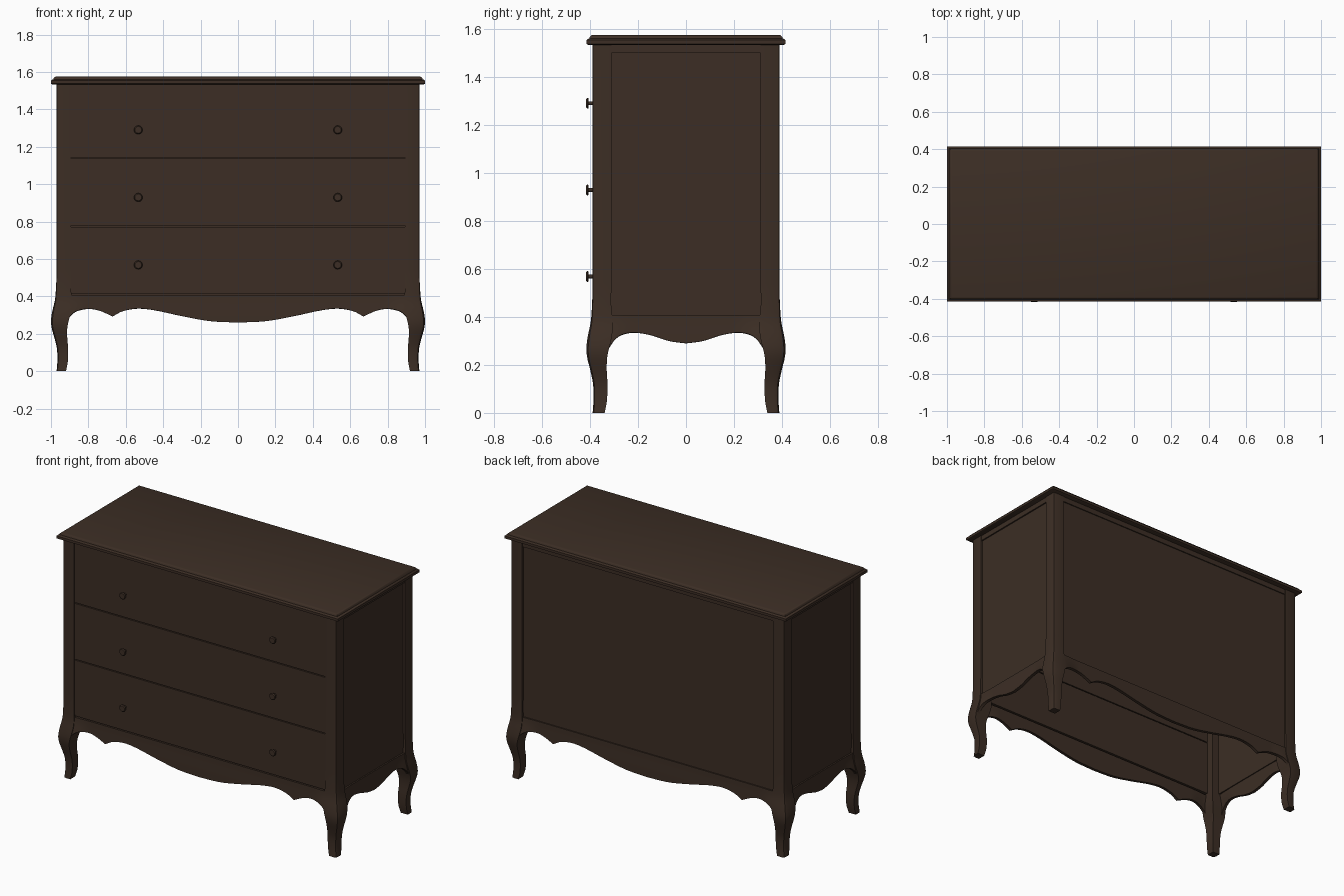
import bpy, bmesh, math
from mathutils import Matrix

if "Cube" in bpy.data.objects:
    bpy.data.objects.remove(bpy.data.objects["Cube"])

wood = bpy.data.materials.new("dark_walnut")
wood.diffuse_color = (0.045, 0.027, 0.018, 1)
wood.use_nodes = True
wood.node_tree.nodes["Principled BSDF"].inputs["Base Color"].default_value = wood.diffuse_color


def finish(name, bm, solid=0, mirror=None, rot=0):
    """Turn a bmesh into a named, coloured, angle-smoothed object."""
    me = bpy.data.meshes.new(name)
    bm.to_mesh(me)
    bm.free()
    me.materials.append(wood)
    ob = bpy.data.objects.new(name, me)
    bpy.context.collection.objects.link(ob)
    bpy.ops.object.select_all(action='DESELECT')
    ob.select_set(True)
    bpy.context.view_layer.objects.active = ob
    if solid:
        m = ob.modifiers.new("thickness", 'SOLIDIFY')
        m.thickness, m.offset = solid, -1
        bpy.ops.object.modifier_apply(modifier=m.name)
    bpy.ops.object.shade_smooth_by_angle(angle=math.radians(35))
    if mirror:
        m = ob.modifiers.new("mirror", 'MIRROR')
        m.use_axis = mirror
        m.use_mirror_merge = False
    ob.rotation_euler[2] = rot
    return ob


def curve(pts, t):
    """Smooth height through a short list of (t, value) points."""
    t = min(max(t, pts[0][0]), pts[-1][0])
    i = max(k for k in range(len(pts) - 1) if pts[k][0] <= t)

    def slope(k):
        a, b = pts[max(k - 1, 0)], pts[min(k + 1, len(pts) - 1)]
        return (b[1] - a[1]) / (b[0] - a[0])
    (a, va), (b, vb) = pts[i], pts[i + 1]
    h = b - a
    u = (t - a) / h
    return ((2*u**3 - 3*u*u + 1) * va + (u**3 - 2*u*u + u) * h * slope(i)
            + (3*u*u - 2*u**3) * vb + (u**3 - u*u) * h * slope(i + 1))


def loft(bm, rings):
    rows = [[bm.verts.new(p) for p in r] for r in rings]
    n = len(rows[0])
    for a, b in zip(rows, rows[1:]):
        for i in range(n):
            bm.faces.new((a[i], a[(i + 1) % n], b[(i + 1) % n], b[i]))
    bm.faces.new(rows[0][::-1])
    bm.faces.new(rows[-1])


def box(name, lo, hi, rot=0):
    bm = bmesh.new()
    bmesh.ops.create_cube(bm, size=1)
    for v in bm.verts:
        for k in range(3):
            v.co[k] = lo[k] if v.co[k] < 0 else hi[k]
    return finish(name, bm, rot=rot)


# cabriole legs that continue upward as corner posts
BULGE = [(0, 0), (.05, -.004), (.12, -.002), (.18, .012), (.23, .026), (.27, .03),
         (.32, .023), (.38, .009), (.45, .003), (.54, 0), (1.54, 0)]
WIDTH = [(0, .05), (.05, .056), (.12, .06), (.18, .069), (.23, .083), (.28, .097),
         (.33, .1), (.39, .088), (.45, .08), (.54, .078), (1.54, .078)]
bm = bmesh.new()
rings = []
for z in [i * .02 for i in range(28)] + [1.536]:
    o, w = curve(BULGE, z), curve(WIDTH, z)
    x, y = .97 + o, .389 + o * .87
    c = .006 + .2 * w * min(1, max(0, (.5 - z) / .2))
    rings.append([(x - w, y - w, z), (x, y - w, z), (x, y - c, z),
                  (x - .29 * c, y - .29 * c, z), (x - c, y, z), (x - w, y, z)])
loft(bm, rings)
finish("leg_posts", bm, mirror=(True, True, False))

# scalloped aprons with a slight outward flare
LONG_MID = [(0, .26), (.15, .268), (.3, .295), (.45, .327), (.54, .335), (.62, .32), (.67, .293)]
LONG_END = [(.67, .293), (.74, .324), (.8, .334), (.86, .323), (.89, .303), (.91, .277), (.93, .24)]
SIDE = [(0, .29), (.07, .3), (.15, .325), (.22, .335), (.27, .325), (.3, .302), (.32, .272), (.35, .24)]


def long_edge(x):
    return curve(LONG_MID if x < .67 else LONG_END, x)


def side_edge(x):
    return curve(SIDE, x)


def apron(name, half, depth, edge, rot):
    bm = bmesh.new()
    n, rows = round(half * 200), 6
    grid = []
    for i in range(n + 1):
        x = -half + 2 * half * i / n
        low = edge(abs(x))
        u = min(1, max(0, (abs(x) - half + .16) / .12))
        k = .25 + .75 * u * u * (3 - 2 * u)
        col = []
        for r in range(rows + 1):
            z = low + (.408 - low) * r / rows
            col.append(bm.verts.new((x, -depth - k * curve(BULGE, z) * .87, z)))
        grid.append(col)
    for a, b in zip(grid, grid[1:]):
        for r in range(rows):
            bm.faces.new((a[r], b[r], b[r + 1], a[r + 1]))
    finish(name, bm, solid=.02, rot=rot)


for name, rot in (("front", 0), ("back", math.pi)):
    apron(name + "_apron", .93, .385, long_edge, rot)
    box(name + "_top_rail", (-.9, -.385, 1.5), (.9, -.355, 1.536), rot)
for name, rot in (("right", math.pi / 2), ("left", -math.pi / 2)):
    apron(name + "_apron", .35, .965, side_edge, rot)
    box(name + "_top_rail", (-.32, -.966, 1.5), (.32, -.935, 1.536), rot)
    box(name + "_panel", (-.32, -.957, .405), (.32, -.94, 1.505), rot)
box("back_panel", (-.9, .36, .405), (.9, .378, 1.505))

# drawer fronts with narrow gaps, and a pair of knobs on each
for i in range(3):
    z0 = .414 + i * .364
    box(f"drawer_front_{i + 1}", (-.893, -.384, z0), (.893, -.36, z0 + .358))
    for side in (-1, 1):
        bm = bmesh.new()
        for r1, r2, y0, y1 in ((.008, .008, -.38, -.409), (.021, .023, -.406, -.411),
                               (.023, .018, -.411, -.416)):
            m = Matrix.Translation((side * .533, (y0 + y1) / 2, .568 + i * .361))
            m = m @ Matrix.Rotation(math.pi / 2, 4, 'X')
            bmesh.ops.create_cone(bm, cap_ends=True, segments=24, radius1=r1,
                                  radius2=r2, depth=y0 - y1, matrix=m)
        finish(f"knob_{i + 1}_{'left' if side < 0 else 'right'}", bm)

# moulded table top
bm = bmesh.new()
rings = []
for z, d in ((1.533, .008), (1.537, 0), (1.553, 0), (1.558, .005), (1.56, .012),
             (1.568, .015), (1.573, .021), (1.575, .026)):
    x, y = 1 - d, .415 - d
    rings.append([(-x, -y, z), (x, -y, z), (x, y, z), (-x, y, z)])
loft(bm, rings)
finish("table_top", bm)
